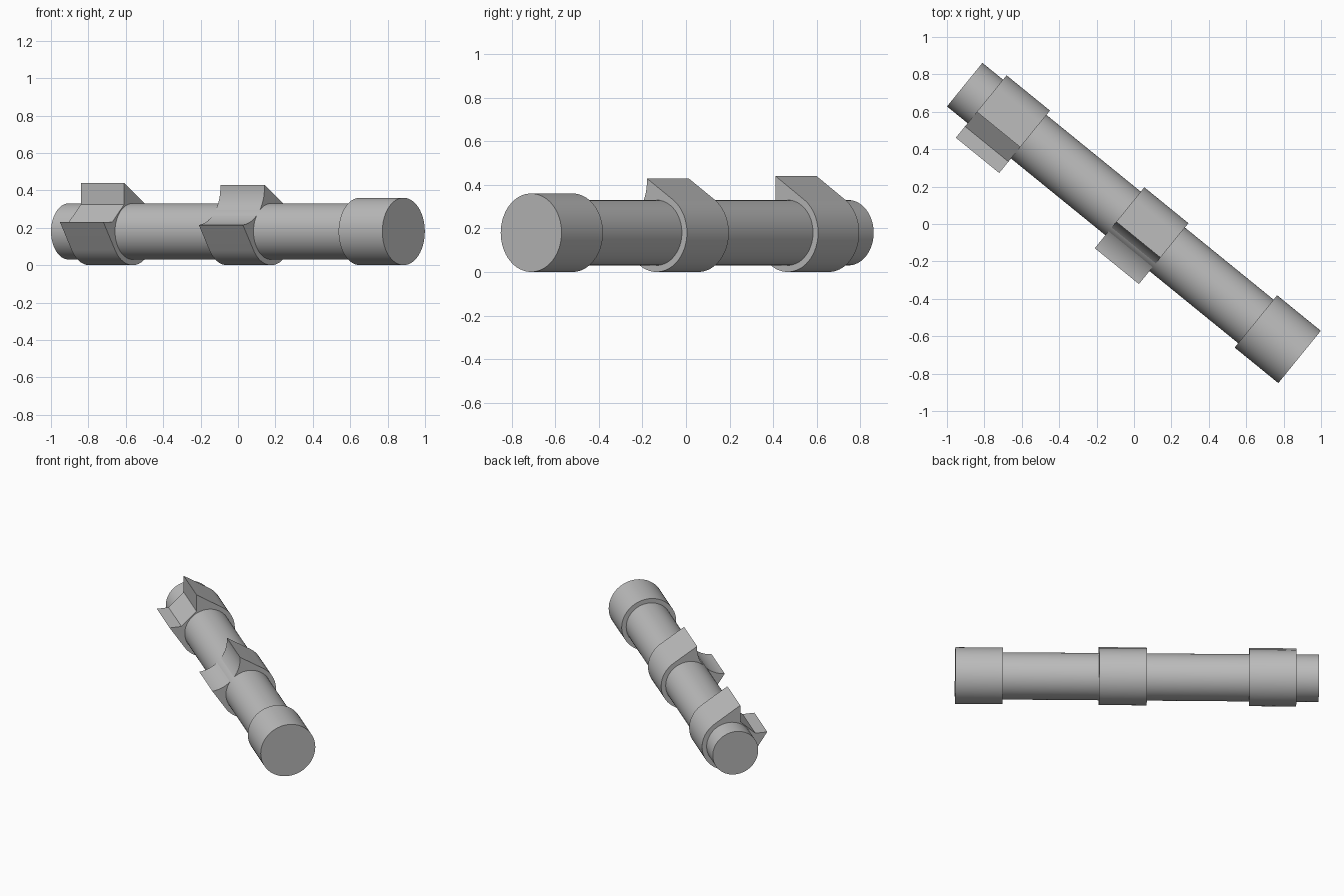
import bpy, bmesh
from math import atan2, acos, hypot, cos, sin, pi, radians
from mathutils import Vector

cube = bpy.data.objects.get("Cube")
if cube:
    bpy.data.objects.remove(cube, do_unlink=True)

AXIS = Vector((0.776, -0.631, 0))    # along the shaft
SIDE = Vector((0.631, 0.776, 0))     # across the shaft
CENTRE = (0.007, 0.18)               # shaft centre in the cross-section
COLLAR_R = 0.18

metal = bpy.data.materials.new("plain grey")
metal.use_nodes = True
grey = (0.5, 0.5, 0.5, 1)
metal.diffuse_color = grey
metal.node_tree.nodes["Principled BSDF"].inputs["Base Color"].default_value = grey


def arc(centre, radius, start, end, steps):
    angles = [start + (end - start) * i / steps for i in range(steps + 1)]
    return [(centre[0] + radius * cos(a), centre[1] + radius * sin(a)) for a in angles]


def tangent_angle(point, sign):
    """Angle on the collar circle where a line from the point touches it."""
    dx, dz = point[0] - CENTRE[0], point[1] - CENTRE[1]
    return atan2(dz, dx) + sign * acos(COLLAR_R / hypot(dx, dz))


def extrude(name, profile, start, end):
    """Sweep a cross-section along the shaft axis."""
    bm = bmesh.new()
    verts = [bm.verts.new(AXIS * start + SIDE * s + Vector((0, 0, z))) for s, z in profile]
    face = bm.faces.new(verts)
    swept = bmesh.ops.extrude_face_region(bm, geom=[face], use_keep_orig=True)
    moved = [v for v in swept["geom"] if isinstance(v, bmesh.types.BMVert)]
    bmesh.ops.translate(bm, verts=moved, vec=AXIS * (end - start))
    bmesh.ops.recalc_face_normals(bm, faces=bm.faces)
    mesh = bpy.data.meshes.new(name)
    bm.to_mesh(mesh)
    bm.free()
    mesh.materials.append(metal)
    obj = bpy.data.objects.new(name, mesh)
    bpy.context.collection.objects.link(obj)
    bpy.ops.object.select_all(action="DESELECT")
    obj.select_set(True)
    bpy.context.view_layer.objects.active = obj
    bpy.ops.object.shade_smooth_by_angle(angle=radians(25))


def collar(name, notch, start, end):
    """Round collar with two points; the notch runs from the top point to the side point."""
    low = tangent_angle(notch[-1], 1) % (2 * pi)
    high = tangent_angle(notch[0], -1) + 2 * pi
    extrude(name, notch + arc(CENTRE, COLLAR_R, low, high, 48), start, end)


# Shaft and thick end cap
extrude("shaft", arc(CENTRE, 0.15, 0, 2 * pi, 64)[:-1], -1.172, 0.85)
extrude("end_cap", arc(CENTRE, 0.18, 0, 2 * pi, 64)[:-1], 0.834, 1.135)

# Middle collar with a rounded notch
collar("middle_collar", arc((-0.25, 0.414), 0.2, radians(4.5), radians(-85), 20), -0.081, 0.223)

# Far collar with a stepped notch
collar("far_collar", [(-0.065, 0.44), (-0.065, 0.325), (-0.165, 0.232), (-0.243, 0.232)],
       -1.03, -0.731)
